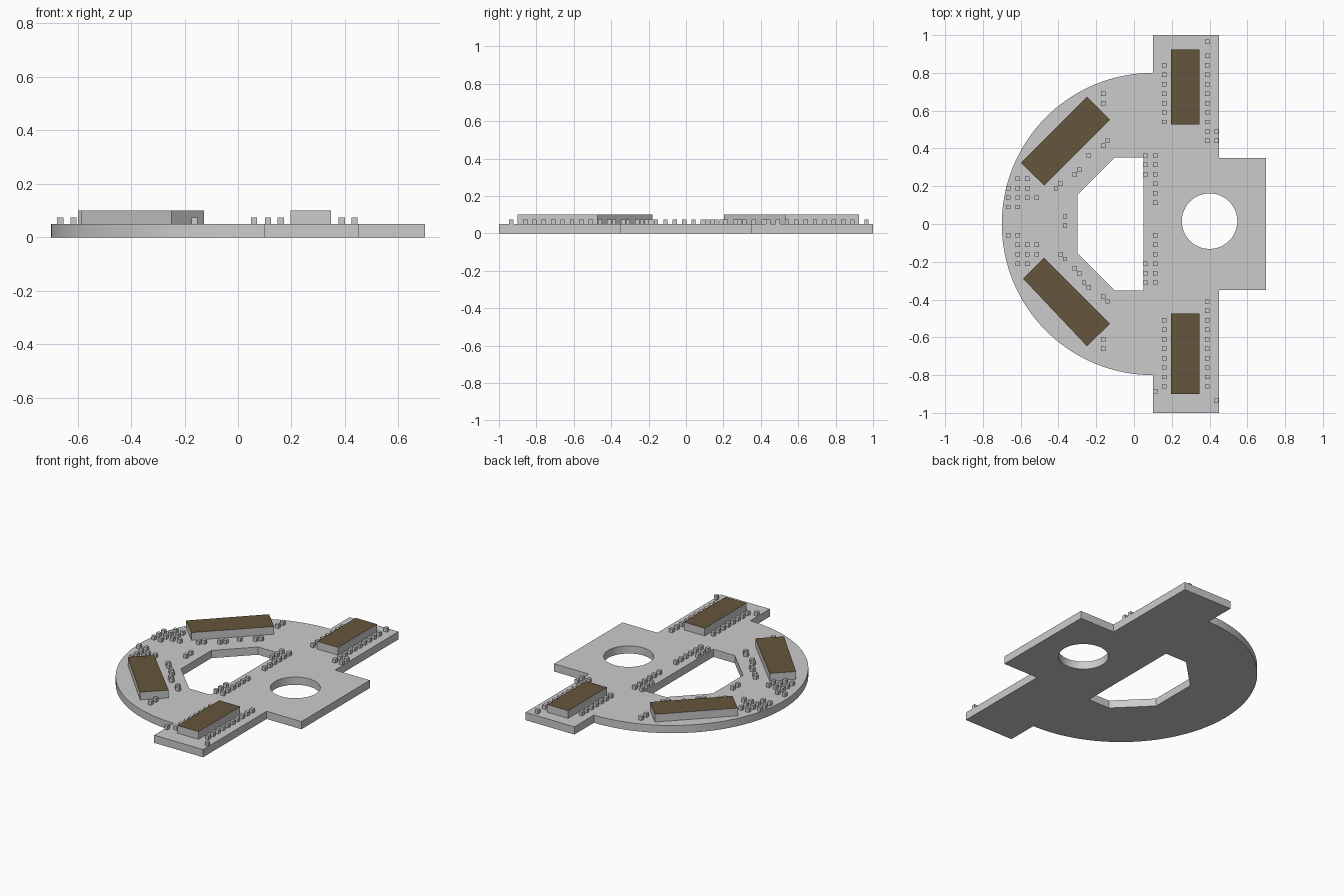
import bpy, bmesh, math

if "Cube" in bpy.data.objects:
    bpy.data.objects.remove(bpy.data.objects["Cube"])

BOARD_TOP = 0.05


def mesh_object(name, bm):
    mesh = bpy.data.meshes.new(name)
    bm.to_mesh(mesh)
    bm.free()
    ob = bpy.data.objects.new(name, mesh)
    bpy.context.collection.objects.link(ob)
    return ob


def arc(cx, cy, r, a0, a1, n):
    return [(cx + r * math.cos(math.radians(a0 + (a1 - a0) * i / n)),
             cy + r * math.sin(math.radians(a0 + (a1 - a0) * i / n))) for i in range(n + 1)]


# Board: outline with a round hole and a six-sided hole, filled and extruded
right_half = [(0.1, -1), (0.45, -1), (0.45, -0.35), (0.7, -0.35)]
outline = (arc(0.1, 0, 0.8, 90, 270, 72) + right_half
           + [(x, -y) for x, y in reversed(right_half)])
round_hole = arc(0.4, 0.015, 0.147, 0, 360, 48)[:-1]
half_window = [(0.05, -0.352), (-0.103, -0.352), (-0.3, -0.155)]
window = half_window + [(x, -y) for x, y in reversed(half_window)]

curve = bpy.data.curves.new("board", "CURVE")
curve.dimensions = "2D"
curve.fill_mode = "BOTH"
curve.extrude = BOARD_TOP / 2
for loop in (outline, round_hole, window):
    spline = curve.splines.new("POLY")
    spline.points.add(len(loop) - 1)
    for p, (x, y) in zip(spline.points, loop):
        p.co = (x, y, 0, 1)
    spline.use_cyclic_u = True
board = bpy.data.objects.new("board", curve)
bpy.context.collection.objects.link(board)
board.location.z = BOARD_TOP / 2
bpy.context.view_layer.objects.active = board
board.select_set(True)
bpy.ops.object.convert(target="MESH")
board = bpy.context.view_layer.objects.active
bm = bmesh.new()
bm.from_mesh(board.data)
bmesh.ops.remove_doubles(bm, verts=bm.verts, dist=1e-5)
bmesh.ops.recalc_face_normals(bm, faces=bm.faces)
bm.to_mesh(board.data)
bm.free()
bpy.ops.object.shade_smooth_by_angle(angle=math.radians(30))

# Chips: grey blocks with a brown top face
brown = bpy.data.materials.new("chip_brown")
brown.diffuse_color = (0.13, 0.09, 0.045, 1)
brown.use_nodes = True
brown.node_tree.nodes["Principled BSDF"].inputs["Base Color"].default_value = brown.diffuse_color


def chip(name, corners):
    bm = bmesh.new()
    base = bm.faces.new([bm.verts.new((x, y, BOARD_TOP)) for x, y in corners])
    ext = bmesh.ops.extrude_face_region(bm, geom=[base], use_keep_orig=True)
    for v in ext["geom"]:
        if isinstance(v, bmesh.types.BMVert):
            v.co.z = 0.1
    bmesh.ops.recalc_face_normals(bm, faces=bm.faces)
    for f in bm.faces:
        f.material_index = int(f.normal.z > 0.5)
    ob = mesh_object(name, bm)
    ob.data.materials.append(None)
    ob.data.materials.append(brown)


def rect(x0, x1, y0, y1):
    return [(x0, y0), (x1, y0), (x1, y1), (x0, y1)]


chip("chip_back_right", rect(0.197, 0.347, 0.528, 0.925))
chip("chip_front_right", rect(0.197, 0.347, -0.9, -0.473))
chip("chip_back_left", [(-0.598, 0.324), (-0.476, 0.204), (-0.127, 0.552), (-0.249, 0.674)])
chip("chip_front_left", [(-0.587, -0.289), (-0.476, -0.178), (-0.127, -0.528), (-0.249, -0.647)])


# Solder pins: small cubes placed in columns of 0.05 pitch
def column(x, y_top, n):
    return [(x, y_top - 0.05 * i) for i in range(n)]


def pins(name, points, s=0.0115):
    bm = bmesh.new()
    for x, y in points:
        cube = bmesh.ops.create_cube(bm, size=1)["verts"]
        bmesh.ops.scale(bm, vec=(2 * s, 2 * s, 0.025), verts=cube)
        bmesh.ops.translate(bm, vec=(x, y, BOARD_TOP + 0.0125), verts=cube)
    mesh_object(name, bm)


pins("pins_back_right", column(0.16, 0.84, 7) + column(0.388, 0.89, 10)
     + column(0.436, 0.49, 2) + [(0.388, 0.965)])
pins("pins_front_right", column(0.16, -0.51, 8) + column(0.388, -0.41, 10)
     + [(0.112, -0.885), (0.436, -0.935)])
pins("pins_centre", column(0.112, 0.363, 6) + column(0.06, 0.363, 3)
     + column(0.112, -0.06, 6) + column(0.06, -0.21, 3) + column(-0.365, 0.04, 2))
pins("pins_back_left", column(-0.665, 0.19, 3) + column(-0.615, 0.24, 4)
     + column(-0.565, 0.24, 3) + column(-0.515, 0.14, 1) + column(-0.163, 0.69, 2)
     + [(-0.14, 0.44), (-0.163, 0.415), (-0.24, 0.363), (-0.29, 0.288), (-0.313, 0.263),
        (-0.39, 0.213), (-0.413, 0.19)])
pins("pins_front_left", column(-0.665, -0.06, 1) + column(-0.615, -0.06, 4)
     + column(-0.565, -0.11, 3) + column(-0.515, -0.11, 2) + column(-0.163, -0.61, 2)
     + [(-0.14, -0.41), (-0.163, -0.385), (-0.24, -0.335), (-0.265, -0.31), (-0.29, -0.26),
        (-0.313, -0.235), (-0.365, -0.185), (-0.388, -0.16)])
